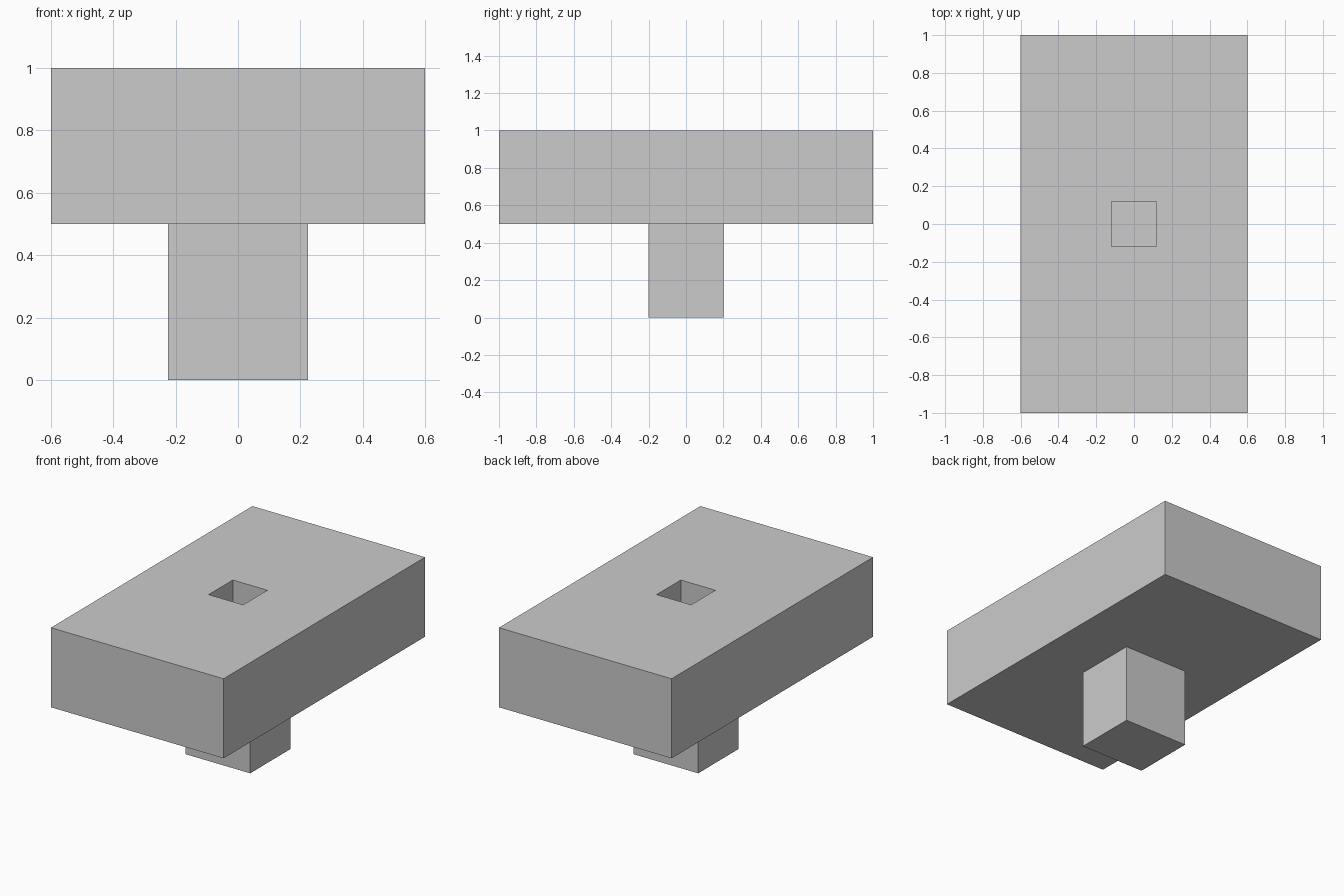
import bpy
import bmesh

if "Cube" in bpy.data.objects:
    bpy.data.objects.remove(bpy.data.objects["Cube"], do_unlink=True)

# Single grey colour
grey = bpy.data.materials.new("light_grey")
grey.use_nodes = True
colour = (0.6, 0.6, 0.6, 1.0)
grey.diffuse_color = colour
grey.node_tree.nodes["Principled BSDF"].inputs["Base Color"].default_value = colour


def finish(name, bm):
    bmesh.ops.recalc_face_normals(bm, faces=bm.faces)
    mesh = bpy.data.meshes.new(name)
    bm.to_mesh(mesh)
    bm.free()
    mesh.materials.append(grey)
    bpy.context.collection.objects.link(bpy.data.objects.new(name, mesh))


def raise_faces(bm, height):
    """Extrude every flat face of the outline straight up into a solid."""
    result = bmesh.ops.extrude_face_region(bm, geom=bm.faces[:], use_keep_orig=True)
    verts = [g for g in result["geom"] if isinstance(g, bmesh.types.BMVert)]
    bmesh.ops.translate(bm, verts=verts, vec=(0, 0, height))


def rectangle(bm, half_x, half_y, z):
    corners = ((-1, -1), (1, -1), (1, 1), (-1, 1))
    return [bm.verts.new((sx * half_x, sy * half_y, z)) for sx, sy in corners]


# Head: rectangular block with a square socket down to the handle
bm = bmesh.new()
outer = rectangle(bm, 0.6, 1.0, 0.5)
inner = rectangle(bm, 0.12, 0.12, 0.5)
for i in range(4):
    j = (i + 1) % 4
    bm.faces.new((outer[i], outer[j], inner[j], inner[i]))
raise_faces(bm, 0.5)
finish("head_block", bm)

# Handle: short post below, whose top closes the socket
bm = bmesh.new()
bm.faces.new(rectangle(bm, 0.225, 0.2, 0.0))
raise_faces(bm, 0.5)
finish("handle_post", bm)
